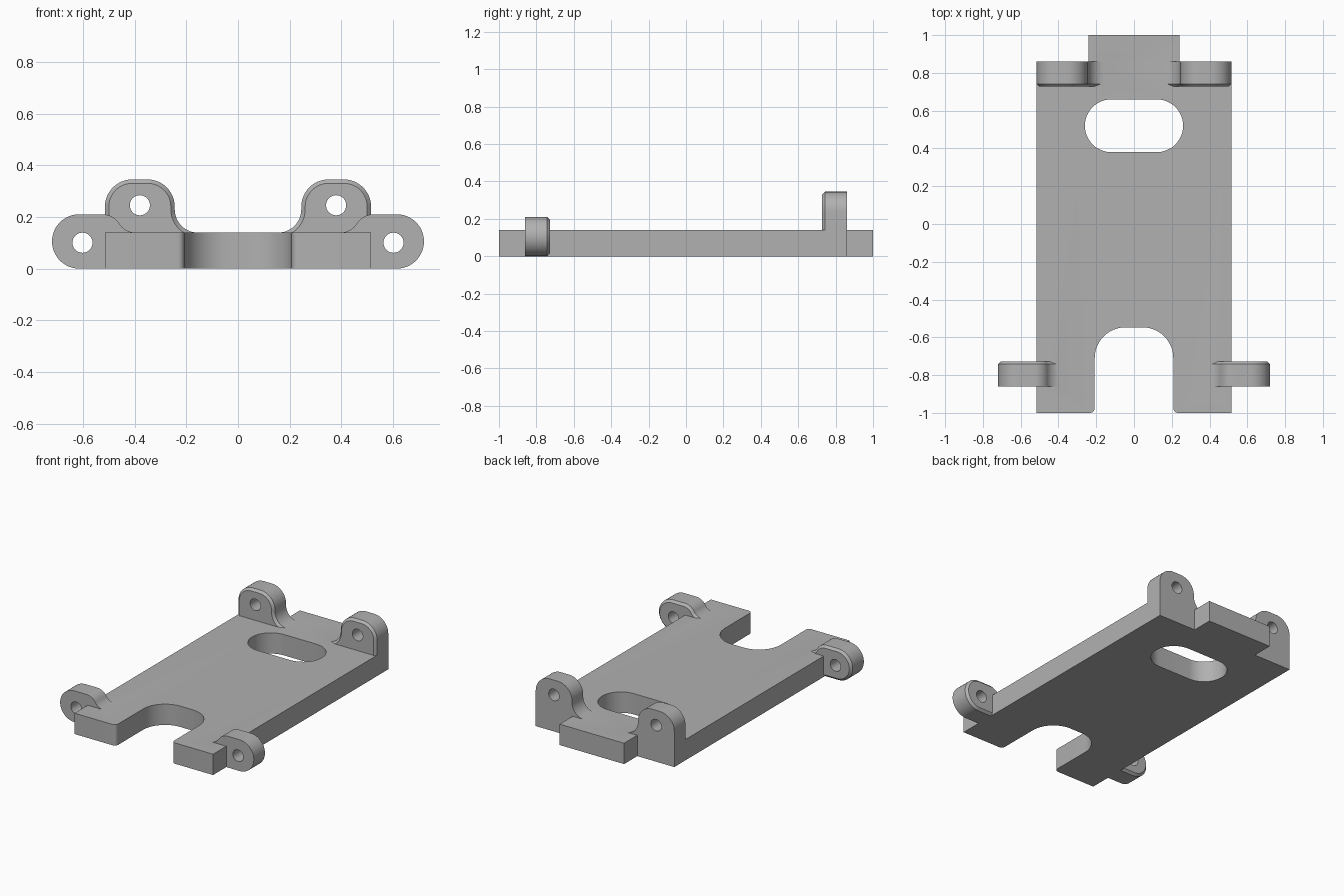
import bpy
import bmesh
from math import sin, cos, radians
from mathutils import Vector

cube = bpy.data.objects.get("Cube")
if cube:
    bpy.data.objects.remove(cube, do_unlink=True)

grey = bpy.data.materials.new("plain grey")
grey.use_nodes = True
color = (0.44, 0.44, 0.44, 1)
grey.diffuse_color = color
grey.node_tree.nodes["Principled BSDF"].inputs["Base Color"].default_value = color


def arc(cx, cy, r, start, end, steps=12):
    """Points along an arc, angles in degrees."""
    angles = [radians(start + (end - start) * i / steps) for i in range(steps + 1)]
    return [(cx + r * cos(a), cy + r * sin(a)) for a in angles]


def inset(points, d):
    """Shrink a counter-clockwise outline by d with mitred corners."""
    result = []
    for i, p in enumerate(points):
        p, prev, nxt = Vector(p), Vector(points[i - 1]), Vector(points[(i + 1) % len(points)])
        e1, e2 = (p - prev).normalized(), (nxt - p).normalized()
        n1, n2 = Vector((-e1.y, e1.x)), Vector((-e2.y, e2.x))
        result.append(tuple(p + (n1 + n2) * d / (1 + n1.dot(n2))))
    return result


def prism(name, points, axis, start, end, chamfer=0.0):
    """Extrude an outline along y or z, optionally chamfering the end face."""
    rings = [(points, start)]
    if chamfer:
        step = chamfer if end > start else -chamfer
        rings += [(points, end - step), (inset(points, chamfer), end)]
    else:
        rings.append((points, end))
    bm = bmesh.new()
    loops = [[bm.verts.new((u, h, v) if axis == "y" else (u, v, h)) for u, v in pts]
             for pts, h in rings]
    for low, high in zip(loops, loops[1:]):
        for i in range(len(low)):
            bm.faces.new((low[i - 1], low[i], high[i], high[i - 1]))
    bm.faces.new(loops[0][::-1])
    bm.faces.new(loops[-1])
    bm.normal_update()
    # Turn the shell outward
    if bm.calc_volume(signed=True) < 0:
        bmesh.ops.reverse_faces(bm, faces=bm.faces[:])
    mesh = bpy.data.meshes.new(name)
    bm.to_mesh(mesh)
    bm.free()
    mesh.materials.append(grey)
    obj = bpy.data.objects.new(name, mesh)
    bpy.context.scene.collection.objects.link(obj)
    return obj


def combine(target, tool, operation):
    """Bake a boolean of the tool into the target and drop the tool."""
    mod = target.modifiers.new(tool.name, "BOOLEAN")
    mod.object, mod.operation, mod.solver = tool, operation, "EXACT"
    bpy.context.view_layer.update()
    depsgraph = bpy.context.evaluated_depsgraph_get()
    baked = bpy.data.meshes.new_from_object(target.evaluated_get(depsgraph))
    target.modifiers.clear()
    target.data = baked
    bpy.data.objects.remove(tool, do_unlink=True)


def mirrored(points, side):
    return points if side > 0 else [(-x, y) for x, y in reversed(points)]


# Base plate with rear tongue and rounded front notch
thick = 0.14
half = arc(0.045, -0.71, 0.163, 90, 0)
half += arc(0.233, -0.975, 0.025, 180, 270, 6)
half += [(0.515, -1), (0.515, 0.86), (0.24, 0.86), (0.24, 1)]
base = prism("base_plate", half + mirrored(half, -1), "z", 0, thick)

# Oblong window
slot = arc(0.12, 0.52, 0.14, -90, 90, 24) + arc(-0.12, 0.52, 0.14, 90, 270, 24)
combine(base, prism("slot_cutter", slot, "z", -0.1, 0.3), "DIFFERENCE")

# Upright rear lug outline: rounded top, inner fillet onto the plate
rear = [(0.515, 0.08)] + arc(0.41, 0.24, 0.105, 0, 90) + arc(0.35, 0.24, 0.105, 90, 180)
rear += arc(0.155, 0.229, 0.09, 0, -90) + [(0.155, 0.08)]

# Side front lug outline: round outer end, S-curve down to the plate
front = arc(0.615, 0.105, 0.105, -90, 90, 24)
front += arc(0.525, 0.132, 0.078, 90, 146.6, 8)
front += arc(0.395, 0.217, 0.078, -33.4, -90, 8)[1:] + [(0.395, 0)]

for side, word in ((1, "left"), (-1, "right")):
    combine(base, prism("rear_lug_" + word, mirrored(rear, side), "y", 0.86, 0.727, 0.015), "UNION")
    combine(base, prism("front_lug_" + word, mirrored(front, side), "y", -0.86, -0.727, 0.015), "UNION")
    # Pin holes
    for x, z, y in ((0.38, 0.245, 0.8), (0.602, 0.1, -0.8)):
        hole = arc(side * x, z, 0.039, 0, 360, 32)[:-1]
        combine(base, prism("hole_cutter", hole, "y", y - 0.15, y + 0.15), "DIFFERENCE")

bpy.ops.object.select_all(action="DESELECT")
base.select_set(True)
bpy.context.view_layer.objects.active = base
bpy.ops.object.shade_smooth_by_angle(angle=radians(30))
